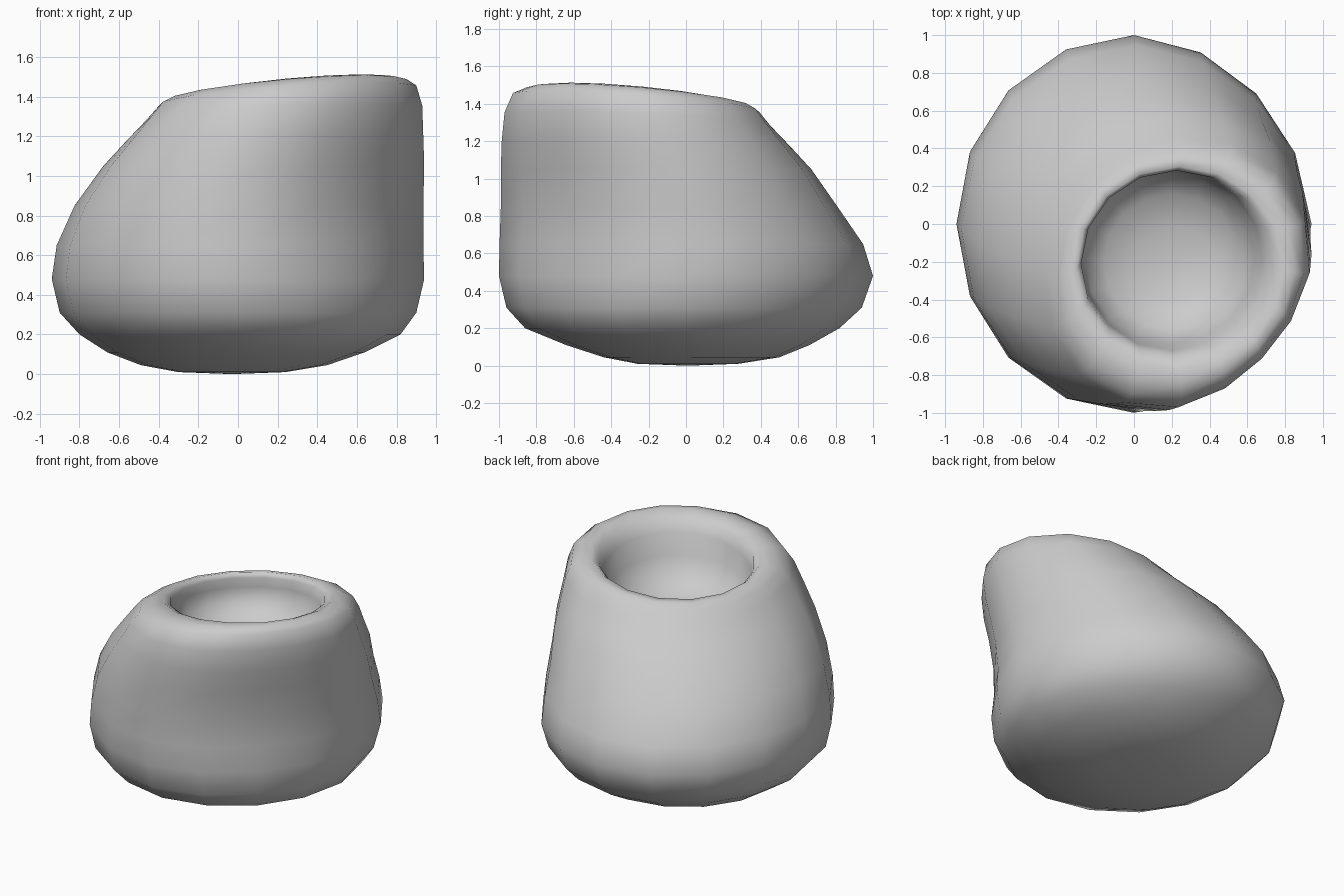
import bpy, bmesh
from math import cos, sin, pi

if "Cube" in bpy.data.objects:
    bpy.data.objects.remove(bpy.data.objects["Cube"])

SIDES = 16

# Rings from the base up, over the rim and down into the bowl:
# centre x, centre y, radius x, radius y, height, tilt, front-right flattening
RINGS = [
    (-.03, .01, .27, .27, .01, 0, 0),
    (-.02, .03, .47, .47, .045, 0, 0),
    (-.01, .01, .65, .65, .11, 0, 0),
    (.01, -.02, .81, .84, .20, 0, .01),
    (0, -.01, .90, .95, .31, 0, .03),
    (0, 0, .94, 1.0, .48, 0, .05),
    (.01, -.025, .925, .972, .65, 0, .07),
    (.055, -.09, .88, .90, .85, 0, .085),
    (.13, -.16, .81, .83, 1.05, 0, .09),
    (.185, -.215, .75, .77, 1.19, .02, .075),
    (.235, -.26, .695, .71, 1.32, .05, .07),
    (.25, -.265, .65, .66, 1.405, .08, .055),
    (.25, -.25, .60, .60, 1.435, .09, .025),
    (.243, -.235, .55, .54, 1.44, .095, 0),
    (.225, -.212, .505, .495, 1.405, .10, 0),
    (.20, -.19, .48, .48, 1.33, .10, 0),
    (.19, -.185, .45, .45, 1.21, .07, 0),
    (.20, -.20, .36, .36, 1.10, .03, 0),
    (.21, -.21, .20, .20, 1.04, .01, 0),
]


def add_ring(bm, cx, cy, rx, ry, z, tilt, dent):
    # the flattened front-right pushes the neighbouring quarters out higher up
    right = dent * (z - .85) * 1.3
    left = dent * max(0, z - .6) * .9
    verts = []
    for i in range(SIDES):
        a = 2 * pi * i / SIDES
        quarter = cos(2 * (a + pi / 4))
        if quarter > 0:
            grow = -dent * quarter if cos(a + pi / 4) > 0 else 0
        else:
            grow = -quarter * (right if cos(a - pi / 4) > 0 else left)
        dx, dy = (rx + grow) * cos(a), (ry + grow) * sin(a)
        verts.append(bm.verts.new((cx + dx, cy + dy, z + tilt * (dx - dy))))
    return verts


def cap(bm, ring, point):
    c = bm.verts.new(point)
    for i in range(SIDES):
        bm.faces.new((ring[i], ring[(i + 1) % SIDES], c))


# Rounded leaning body with a hollow top
bm = bmesh.new()
rings = [add_ring(bm, *r) for r in RINGS]
for lo, hi in zip(rings, rings[1:]):
    for i in range(SIDES):
        j = (i + 1) % SIDES
        bm.faces.new((lo[i], lo[j], hi[j], hi[i]))
cap(bm, rings[0], (-.03, .01, 0))
cap(bm, rings[-1], (.21, -.21, 1.02))
bmesh.ops.recalc_face_normals(bm, faces=bm.faces)
for f in bm.faces:
    f.smooth = True
mesh = bpy.data.meshes.new("hollow_body")
bm.to_mesh(mesh)
bm.free()
body = bpy.data.objects.new("hollow_body", mesh)
bpy.context.collection.objects.link(body)
